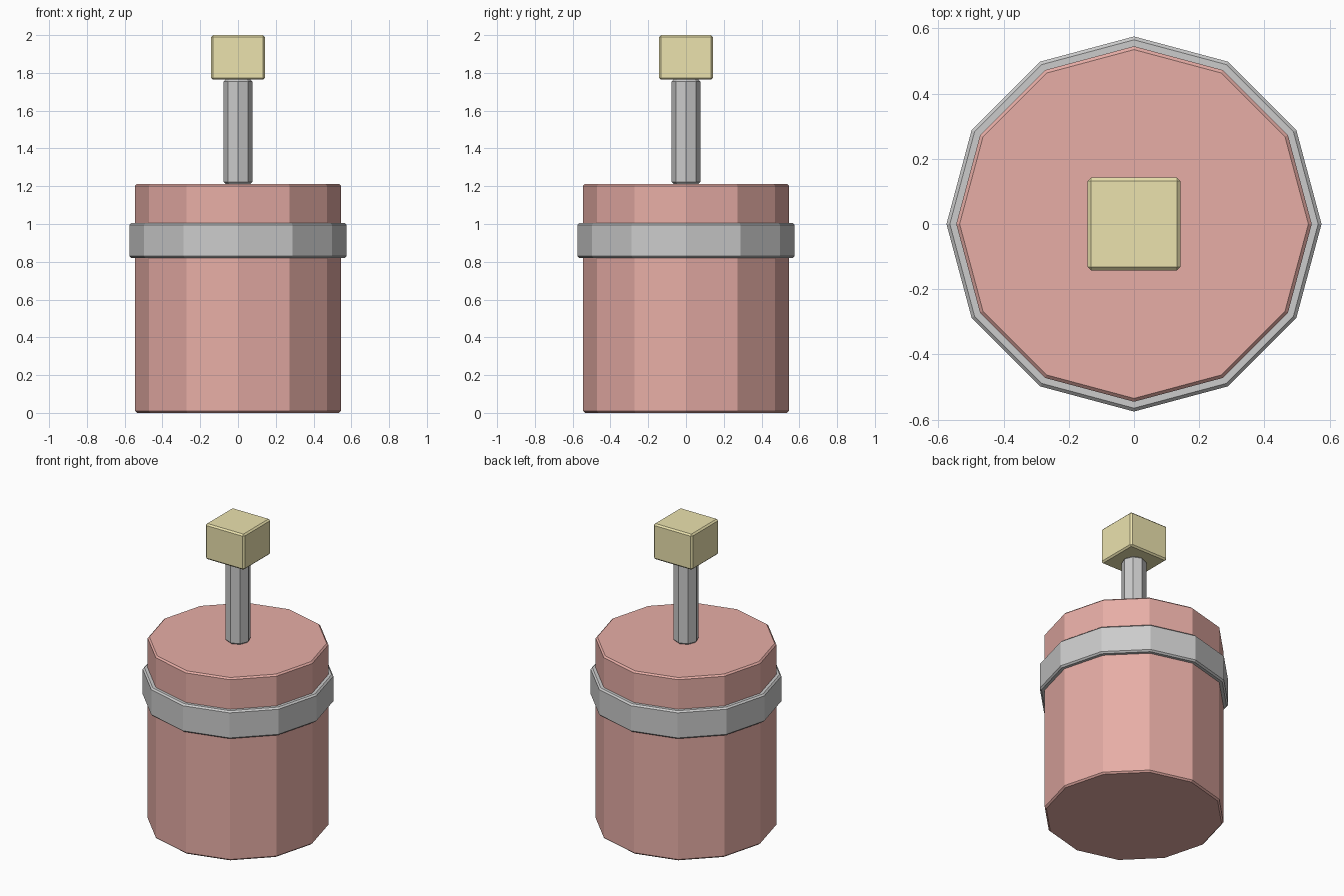
import bpy

if "Cube" in bpy.data.objects:
    bpy.data.objects.remove(bpy.data.objects["Cube"])


def finish(name, color=None, bevel=0.01):
    ob = bpy.context.object
    ob.name = name
    mod = ob.modifiers.new("edge_bevel", 'BEVEL')
    mod.width = bevel
    mod.segments = 1
    mod.limit_method = 'ANGLE'
    mod.angle_limit = 1.0  # only the rims, not the facet edges
    if color:
        mat = bpy.data.materials.new(name + "_paint")
        mat.diffuse_color = (*color, 1)
        mat.use_nodes = True
        mat.node_tree.nodes["Principled BSDF"].inputs["Base Color"].default_value = mat.diffuse_color
        ob.data.materials.append(mat)
    return ob


def prism(name, sides, radius, z0, z1, color=None):
    bpy.ops.mesh.primitive_cylinder_add(vertices=sides, radius=radius, depth=z1 - z0,
                                        location=(0, 0, (z0 + z1) / 2))
    return finish(name, color)


# twelve-sided canister with a raised metal band
prism("canister_body", 12, 0.545, 0.0, 1.212, (0.80, 0.42, 0.38))
prism("metal_band", 12, 0.575, 0.82, 1.006)

# plunger rod and its square handle
prism("plunger_rod", 8, 0.076, 1.212, 1.765)
bpy.ops.mesh.primitive_cube_add(size=1, location=(0, 0, 1.882))
bpy.context.object.scale = (0.284, 0.284, 0.236)
bpy.ops.object.transform_apply(location=False, rotation=False, scale=True)
finish("plunger_handle", (0.83, 0.76, 0.42))
